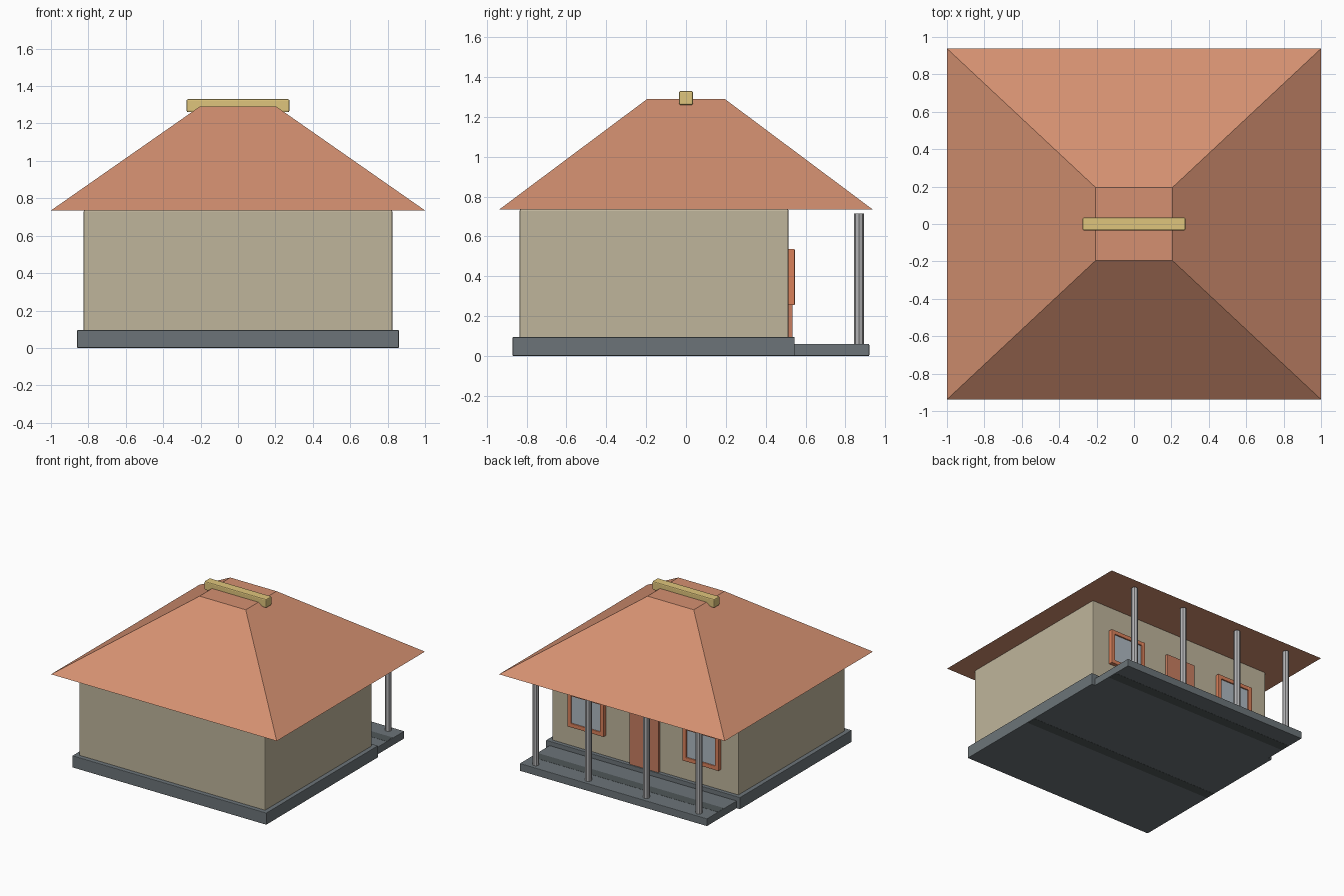
import bpy, bmesh

old = bpy.data.objects.get("Cube")
if old:
    bpy.data.objects.remove(old, do_unlink=True)


def material(name, r, g, b):
    m = bpy.data.materials.new(name)
    m.use_nodes = True
    m.diffuse_color = (r, g, b, 1)
    m.node_tree.nodes["Principled BSDF"].inputs["Base Color"].default_value = (r, g, b, 1)
    return m


terracotta = material("terracotta", 0.66, 0.28, 0.165)
plaster = material("plaster", 0.52, 0.46, 0.33)
slate = material("slate", 0.15, 0.175, 0.19)
dark_slate = material("dark_slate", 0.08, 0.095, 0.1)
straw = material("straw_yellow", 0.74, 0.56, 0.2)
metal = material("grey_metal", 0.45, 0.45, 0.46)
glass = material("pale_glass", 0.43, 0.49, 0.54)
door_paint = material("door_brown", 0.58, 0.21, 0.12)
frame_paint = material("frame_orange", 0.7, 0.22, 0.105)


def finish(name, bm, mat):
    bmesh.ops.recalc_face_normals(bm, faces=bm.faces)
    me = bpy.data.meshes.new(name)
    bm.to_mesh(me)
    bm.free()
    me.materials.append(mat)
    ob = bpy.data.objects.new(name, me)
    bpy.context.collection.objects.link(ob)
    return ob


def box(name, mat, x, y, z, bevel=0):
    """Box from (low, high) pairs, with optional softened edges."""
    bm = bmesh.new()
    bmesh.ops.create_cube(bm, size=1)
    for v in bm.verts:
        for i, (lo, hi) in enumerate((x, y, z)):
            v.co[i] = lo if v.co[i] < 0 else hi
    ob = finish(name, bm, mat)
    if bevel:
        mod = ob.modifiers.new("soft_edges", "BEVEL")
        mod.width = bevel
        mod.segments = 2
    return ob


# Foundation, porch floor and walls
box("foundation", slate, (-0.86, 0.86), (-0.87, 0.545), (0, 0.095), 0.004)
box("porch_floor", slate, (-0.83, 0.83), (0.5, 0.92), (0, 0.06), 0.004)
box("walls", plaster, (-0.825, 0.825), (-0.835, 0.515), (0.08, 0.737), 0.008)

# Dark bands across the slabs
box("porch_band_top", dark_slate, (-0.825, 0.825), (0.7, 0.78), (0.0585, 0.061))
box("porch_band_bottom", dark_slate, (-0.825, 0.825), (0.7, 0.78), (-0.001, 0.001))
box("foundation_band", dark_slate, (-0.855, 0.855), (-0.19, -0.11), (-0.001, 0.001))

# Hipped roof with a flat top
bm = bmesh.new()
bmesh.ops.create_cube(bm, size=2)
for v in bm.verts:
    if v.co.z > 0:
        v.co = (v.co.x * 0.205, v.co.y * 0.195, 1.29)
    else:
        v.co = (v.co.x, v.co.y * 0.938, 0.735)
finish("roof", bm, terracotta)
box("ridge_beam", straw, (-0.275, 0.275), (-0.035, 0.035), (1.26, 1.33), 0.008)

# Porch posts
for i, x in enumerate((-0.723, -0.257, 0.257, 0.723)):
    bm = bmesh.new()
    bmesh.ops.create_cone(bm, cap_ends=True, segments=8, radius1=0.025,
                          radius2=0.025, depth=0.665)
    bmesh.ops.translate(bm, verts=bm.verts, vec=(x, 0.868, 0.3825))
    finish(f"porch_post_{i + 1}", bm, metal)

# Door and the two framed windows on the porch wall
box("door", door_paint, (-0.13, 0.13), (0.5, 0.535), (0.09, 0.53), 0.004)
for side, cx in (("left", 0.51), ("right", -0.51)):
    w, t, low, high = 0.16, 0.032, 0.255, 0.537
    depth = (0.505, 0.546)
    for part, s in (("outer", 1), ("inner", -1)):
        a, b = sorted((cx + s * w, cx + s * (w - t)))
        box(f"{side}_window_{part}_stile", frame_paint, (a, b), depth, (low, high), 0.004)
    for part, z in (("sill", low), ("head", high - t)):
        box(f"{side}_window_{part}", frame_paint, (cx - w + 0.01, cx + w - 0.01),
            (0.505, 0.545), (z, z + t), 0.004)
    box(f"{side}_window_glass", glass, (cx - w + 0.01, cx + w - 0.01), (0.51, 0.535),
        (low + 0.01, high - 0.01))
